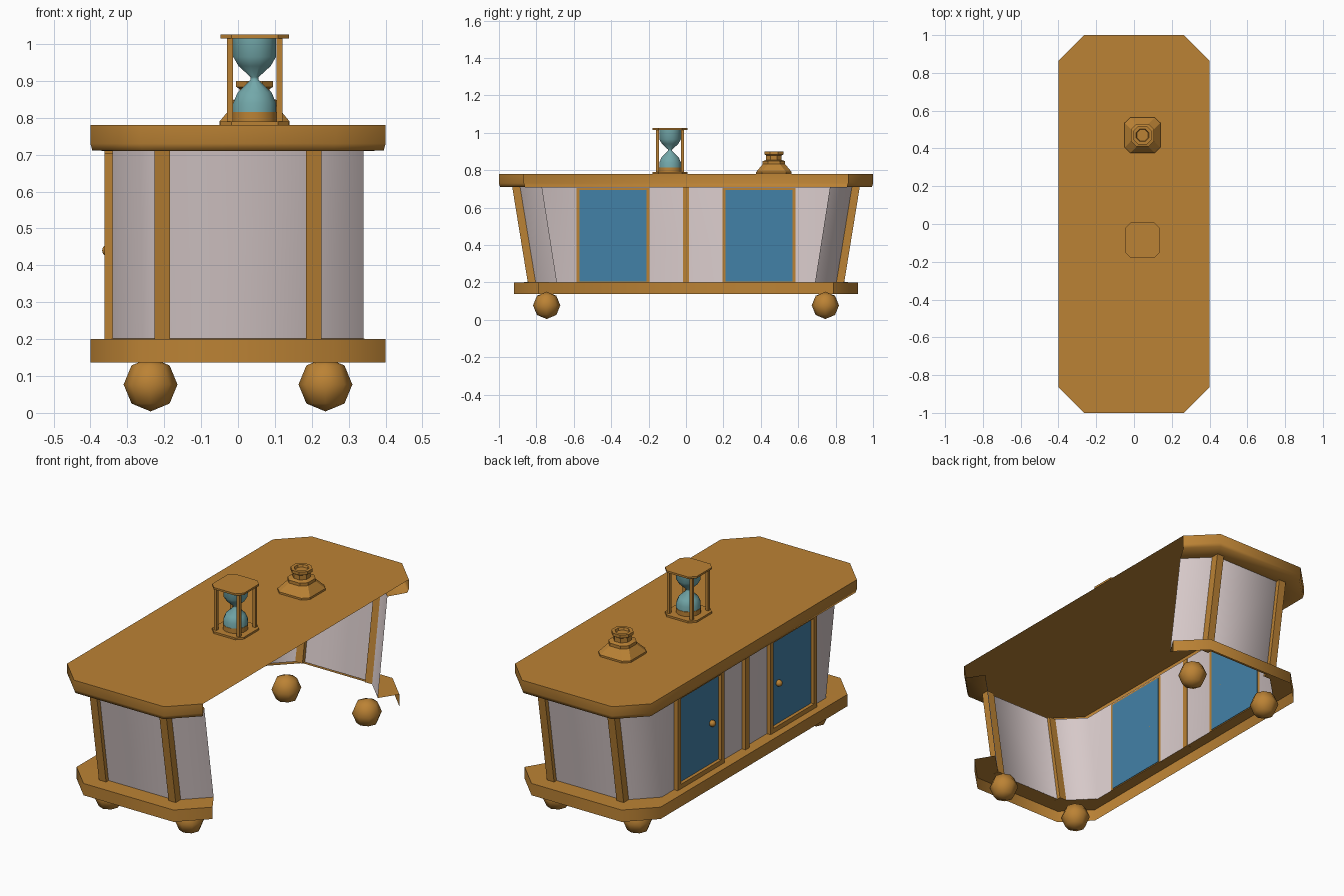
import bpy, bmesh, math
from mathutils import Vector

if "Cube" in bpy.data.objects:
    bpy.data.objects.remove(bpy.data.objects["Cube"])


def material(name, rgb):
    m = bpy.data.materials.new(name)
    m.diffuse_color = (*rgb, 1)
    m.use_nodes = True
    m.node_tree.nodes["Principled BSDF"].inputs["Base Color"].default_value = m.diffuse_color
    return m


WOOD = material("golden wood", (0.50, 0.225, 0.035))
WALL = material("pale plaster", (0.68, 0.585, 0.585))
BLUE = material("door blue", (0.055, 0.22, 0.39))
GLASS = material("teal glass", (0.17, 0.39, 0.40))


def finish(name, bm, mat, angle=None, recalc=True):
    if recalc:
        bmesh.ops.recalc_face_normals(bm, faces=bm.faces)
    me = bpy.data.meshes.new(name)
    bm.to_mesh(me)
    bm.free()
    me.materials.append(mat)
    ob = bpy.data.objects.new(name, me)
    bpy.context.collection.objects.link(ob)
    if angle:
        bpy.context.view_layer.objects.active = ob
        ob.select_set(True)
        bpy.ops.object.shade_smooth_by_angle(angle=math.radians(angle))
        ob.select_set(False)
    return ob


def octagon(hx, hy, c, z, at=(0, 0)):
    # chamfered rectangle, starting and ending on the +x side
    p = [(hx, -hy + c), (hx - c, -hy), (-hx + c, -hy), (-hx, -hy + c),
         (-hx, hy - c), (-hx + c, hy), (hx - c, hy), (hx, hy - c)]
    return [Vector((x + at[0], y + at[1], z)) for x, y in p]


def loft(name, rings, mat, closed=True, caps=True, angle=None):
    bm = bmesh.new()
    vs = [[bm.verts.new(p) for p in r] for r in rings]
    n = len(rings[0])
    for a, b in zip(vs, vs[1:]):
        for i in range(n if closed else n - 1):
            j = (i + 1) % n
            bm.faces.new((a[j], a[i], b[i], b[j]))
    if closed and caps:
        bm.faces.new(vs[0])
        bm.faces.new(vs[-1])
    return finish(name, bm, mat, angle, recalc=closed)


def box(name, x0, x1, y0, y1, z0, z1, mat, lean=0):
    # lean shifts the top along y
    rings = [[Vector((x, y + s, z)) for x, y in
              ((x0, y0), (x1, y0), (x1, y1), (x0, y1))]
             for z, s in ((z0, 0), (z1, lean))]
    return loft(name, rings, mat)


def ball(name, at, r, mat, seg, rings):
    bm = bmesh.new()
    bmesh.ops.create_uvsphere(bm, u_segments=seg, v_segments=rings, radius=r)
    bmesh.ops.translate(bm, verts=bm.verts, vec=at)
    return finish(name, bm, mat, 60)


# counter top sheet
bm = bmesh.new()
bm.faces.new([bm.verts.new(p) for p in reversed(octagon(0.4, 1.0, 0.135, 0.78))])
bmesh.ops.reverse_faces(bm, faces=[f for f in bm.faces if f.normal.z < 0])
for f in bm.faces:
    f.normal_update()
    if f.normal.z < 0:
        f.normal_flip()
finish("counter_top", bm, WOOD, recalc=False)

# mouldings and walls, all open on the +x side
loft("top_moulding", [octagon(0.34, 0.905, 0.135, 0.71), octagon(0.395, 0.995, 0.135, 0.711),
                      octagon(0.4, 1.0, 0.135, 0.73), octagon(0.4, 1.0, 0.135, 0.78)],
     WOOD, closed=False, angle=80)
loft("walls", [octagon(0.34, 0.825, 0.135, 0.2), octagon(0.34, 0.905, 0.135, 0.71)],
     WALL, closed=False, angle=80)
loft("base_moulding", [octagon(0.4, 0.92, 0.135, 0.137), octagon(0.4, 0.92, 0.135, 0.2),
                       octagon(0.34, 0.825, 0.135, 0.201)],
     WOOD, closed=False, angle=60)

# feet and leaning corner posts
for sx in (-1, 1):
    for sy in (-1, 1):
        ball("foot", (sx * 0.237, sy * 0.745, 0.077), 0.073, WOOD, 8, 4)
        x, y = sx * 0.205, sy * 0.825
        box("corner_post", x - 0.021, x + 0.021, y - 0.021, y + 0.021, 0.2, 0.71, WOOD, sy * 0.083)

# doors with frames and knobs on the -x side
for s in (-1, 1):
    y = s * 0.39
    box("door", -0.344, -0.336, y - 0.18, y + 0.18, 0.205, 0.695, BLUE)
    for e in (-1, 1):
        box("door_frame_side", -0.362, -0.339, y + e * 0.183 - 0.013, y + e * 0.183 + 0.013,
            0.2, 0.705, WOOD)
    for z in (0.2, 0.68):
        box("door_frame_rail", -0.362, -0.339, y - 0.183, y + 0.183, z, z + 0.025, WOOD)
    ball("door_knob", (-0.352, s * 0.28, 0.44), 0.017, WOOD, 10, 8)
box("middle_post", -0.362, -0.339, -0.016, 0.016, 0.2, 0.71, WOOD)

# hourglass
H = (0.045, -0.085)
for name, z in (("hourglass_base", 0.78), ("hourglass_cap", 1.015)):
    loft(name, [octagon(0.093, 0.093, 0.03, z, H), octagon(0.093, 0.093, 0.03, z + 0.01, H)], WOOD)
for sx in (-1, 1):
    for sy in (-1, 1):
        x, y = H[0] + sx * 0.067, H[1] + sy * 0.067
        box("hourglass_post", x - 0.008, x + 0.008, y - 0.008, y + 0.008, 0.79, 1.016, WOOD)


def rounds(profile):
    return [[Vector((H[0] + r * math.cos(a), H[1] + r * math.sin(a), z))
             for a in (math.tau * (i + 0.5) / 12 for i in range(12))] for r, z in profile]


loft("hourglass_bulb", rounds([(0.06, 0.79), (0.06, 0.84), (0.048, 0.868), (0.011, 0.903),
                               (0.011, 0.91), (0.045, 0.94), (0.06, 0.965), (0.06, 1.016)]),
     GLASS, angle=60)
loft("hourglass_cup", rounds([(0.062, 0.79), (0.062, 0.815)]), WOOD, angle=40)

# stepped pot with a hollow mouth
P = (0.045, 0.47)
steps = [(0.095, 0.03, 0.78), (0.095, 0.03, 0.79), (0.06, 0.028, 0.832), (0.06, 0.028, 0.848),
         (0.041, 0.024, 0.854), (0.041, 0.024, 0.878), (0.05, 0.029, 0.884), (0.05, 0.029, 0.9),
         (0.034, 0.02, 0.9), (0.03, 0.017, 0.888)]
loft("pot", [octagon(h, h, c, z, P) for h, c, z in steps], WOOD)
